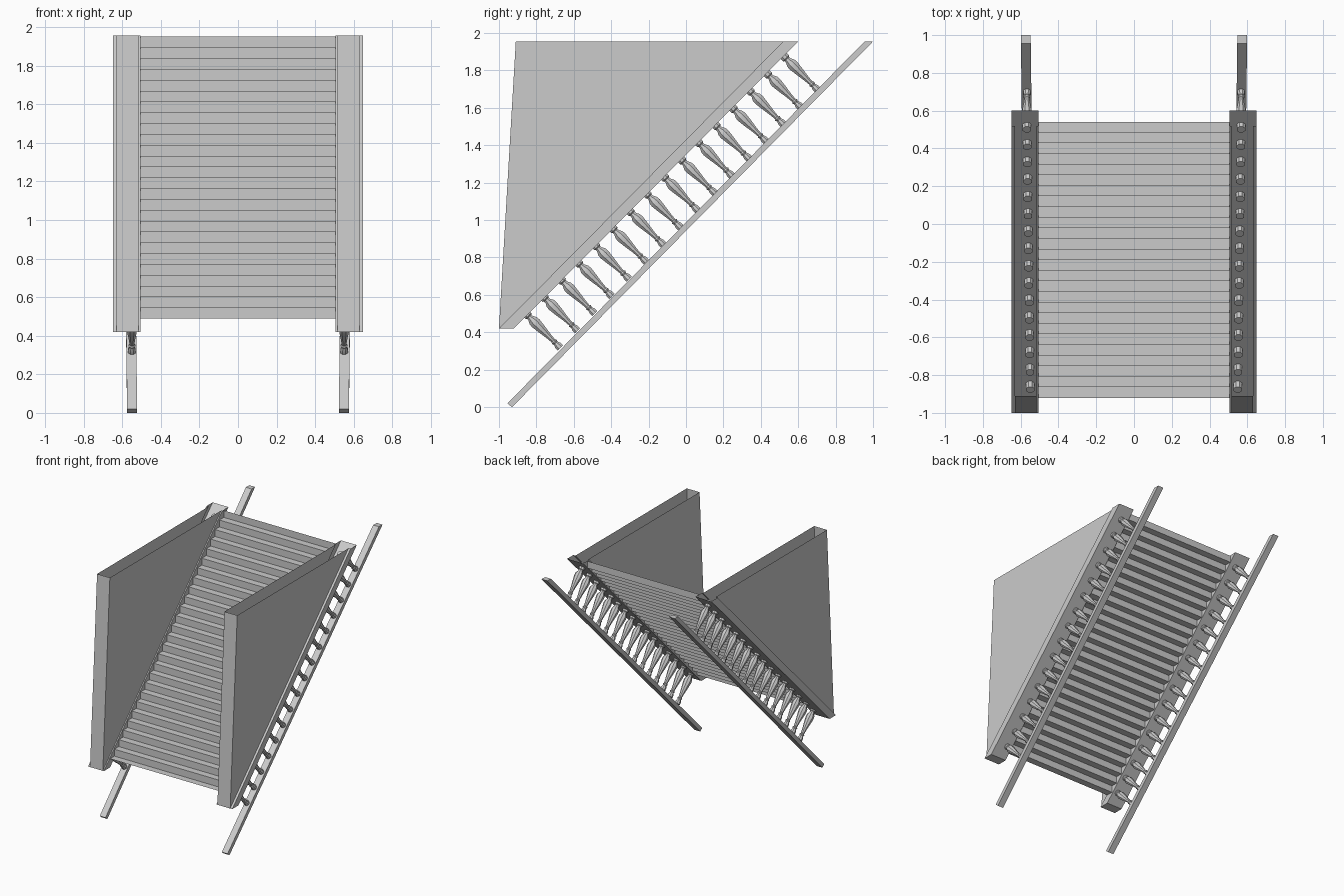
import bpy, bmesh, math
from mathutils import Matrix, Vector

if "Cube" in bpy.data.objects:
    bpy.data.objects.remove(bpy.data.objects["Cube"])


def make(name, bm, mirror=True):
    bmesh.ops.remove_doubles(bm, verts=bm.verts, dist=1e-5)
    bmesh.ops.recalc_face_normals(bm, faces=bm.faces)
    me = bpy.data.meshes.new(name)
    bm.to_mesh(me)
    bm.free()
    ob = bpy.data.objects.new(name, me)
    bpy.context.collection.objects.link(ob)
    if mirror:
        ob.modifiers.new("mirror", 'MIRROR').use_axis[0] = True
    return ob


def face(bm, pts):
    bm.faces.new([bm.verts.new(p) for p in pts])


def at(x, p):
    return (x, p[0], p[1])


# Key corners of the side profile as (y, z)
A, B = (-1.0, 0.42), (-0.92, 0.42)
C, D = (0.60, 1.955), (0.52, 1.955)
E = (-0.91, 1.955)
WALL_IN, WALL_OUT = 0.515, 0.63
TRIM_IN, TRIM_OUT = 0.506, 0.648

# Hollow side walls, open along the top
bm = bmesh.new()
for x in (WALL_IN, WALL_OUT):
    face(bm, [at(x, p) for p in (A, D, E)])
face(bm, [at(WALL_IN, A), at(WALL_OUT, A), at(WALL_OUT, E), at(WALL_IN, E)])
make("side_wall", bm)

# Stringer troughs under the walls, open at the upper end
bm = bmesh.new()
for x in (TRIM_IN, TRIM_OUT):
    face(bm, [at(x, p) for p in (A, B, C, D)])
for p, q in ((A, B), (B, C)):
    face(bm, [at(TRIM_IN, p), at(TRIM_OUT, p), at(TRIM_OUT, q), at(TRIM_IN, q)])
for x0, x1 in ((TRIM_IN, WALL_IN), (WALL_OUT, TRIM_OUT)):
    face(bm, [at(x0, A), at(x1, A), at(x1, D), at(x0, D)])
make("stringer", bm)

# Flight of steps as a folded sheet
bm = bmesh.new()
N, P = 26, 1.46 / 26
path = [(-0.92, 0.49)]
for i in range(N):
    y, z = path[-1]
    path += [(y + P, z), (y + P, z + P)]
for p, q in zip(path, path[1:]):
    face(bm, [at(-TRIM_IN, p), at(TRIM_IN, p), at(TRIM_IN, q), at(-TRIM_IN, q)])
make("steps", bm, mirror=False)


# Rail and balusters drift slightly outward towards the back
def rail_x(y):
    return 0.549 + 0.0125 * (y + 0.93)


# Slanted handrail
bm = bmesh.new()
prof = [(-0.955, 0.02), (-0.93, 0.0), (1.0, 1.955), (0.955, 1.955)]
ends = [[at(rail_x(p[0]) + s * 0.026, p) for p in prof] for s in (-1, 1)]
for e in ends:
    face(bm, e)
for i in range(4):
    j = (i + 1) % 4
    face(bm, [ends[0][i], ends[0][j], ends[1][j], ends[1][i]])
make("handrail", bm)

# Turned balusters, perpendicular to the flight
turned = [(0, .024), (.05, .024), (.055, .018), (.066, .018), (.085, .029),
          (.105, .031), (.15, .025), (.2, .017), (.237, .013), (.245, .019),
          (.255, .014), (.272, .021), (.292, .021)]
SIDES = 8
bm = bmesh.new()
axis = Vector((0, 1, -1)).normalized()
side = Vector((1, 0, 0))
up = axis.cross(side)
for k in range(16):
    total = -0.355 + k * 2.755 / 15
    y0 = (total - 1.40) / 2
    start = Vector((rail_x(y0), y0, y0 + 1.40))
    rings = []
    for d, r in turned:
        ring = []
        for i in range(SIDES):
            a = 2 * math.pi * (i + 0.5) / SIDES
            ring.append(bm.verts.new(
                start + axis * d + (side * math.cos(a) + up * math.sin(a)) * r))
        rings.append(ring)
    for r0, r1 in zip(rings, rings[1:]):
        for i in range(SIDES):
            j = (i + 1) % SIDES
            bm.faces.new((r0[i], r0[j], r1[j], r1[i]))
    bm.faces.new(rings[0])
    bm.faces.new(rings[-1])
ob = make("balusters", bm)
bpy.context.view_layer.objects.active = ob
ob.select_set(True)
bpy.ops.object.shade_smooth_by_angle(angle=math.radians(35))
